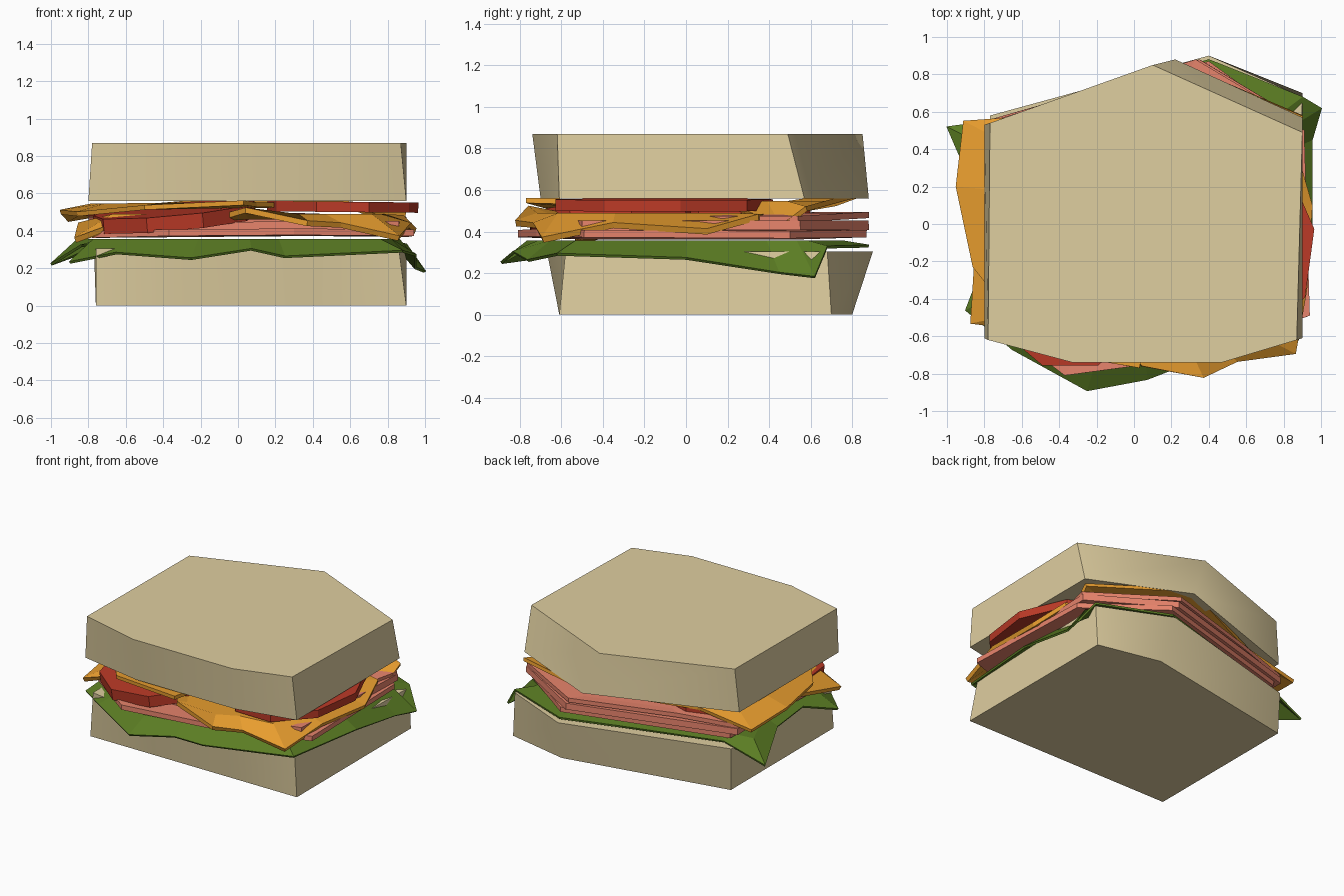
import bpy, math

if "Cube" in bpy.data.objects:
    bpy.data.objects.remove(bpy.data.objects["Cube"])


def material(name, rgb):
    m = bpy.data.materials.new(name)
    m.diffuse_color = (*rgb, 1)
    m.use_nodes = True
    m.node_tree.nodes["Principled BSDF"].inputs["Base Color"].default_value = m.diffuse_color
    return m


BREAD = material("bread", (0.74, 0.62, 0.35))
GREEN = material("lettuce green", (0.105, 0.205, 0.017))
PINK = material("ham pink", (0.80, 0.23, 0.15))
ORANGE = material("cheese orange", (0.87, 0.365, 0.03))
RED = material("tomato red", (0.50, 0.042, 0.02))


def add_mesh(name, verts, faces, mat):
    me = bpy.data.meshes.new(name)
    me.from_pydata(verts, [], faces)
    me.materials.append(mat)
    ob = bpy.data.objects.new(name, me)
    bpy.context.collection.objects.link(ob)
    return ob


def bread_slice(name, low, high, z0, z1):
    """Loft between two outlines of the same length."""
    n = len(low)
    verts = [(x, y, z0) for x, y in low] + [(x, y, z1) for x, y in high]
    faces = [(i, (i + 1) % n, n + (i + 1) % n, n + i) for i in range(n)]
    faces += [tuple(reversed(range(n))), tuple(range(n, 2 * n))]
    ob = add_mesh(name, verts, faces, BREAD)
    bpy.ops.object.select_all(action='DESELECT')
    ob.select_set(True)
    bpy.context.view_layer.objects.active = ob
    bpy.ops.object.shade_smooth_by_angle(angle=math.radians(48))


def sheet(name, rim, z, thick, mat, inner=0.8):
    """Filling sheet: flat middle at height z, rim free to droop or lift."""
    n = len(rim)
    cx = sum(p[0] for p in rim) / n
    cy = sum(p[1] for p in rim) / n
    mid = [(cx + (x - cx) * inner, cy + (y - cy) * inner, z) for x, y, _ in rim]
    faces = [(i, (i + 1) % n, n + (i + 1) % n, n + i) for i in range(n)]
    faces.append(tuple(range(n, 2 * n)))
    ob = add_mesh(name, list(rim) + mid, faces, mat)
    mod = ob.modifiers.new("thickness", 'SOLIDIFY')
    mod.thickness = thick
    mod.offset = 0


# bread slices
bread_slice("bottom_bread",
            [(-.76, -.61), (-.25, -.61), (.4, -.61), (.9, -.61), (.9, .7), (.44, .8), (-.76, .57)],
            [(-.76, -.58), (-.25, -.67), (.4, -.67), (.86, -.58), (.9, .68), (.4, .9), (-.77, .58)],
            0, .305)
bread_slice("top_bread",
            [(-.8, -.61), (-.33, -.70), (.47, -.70), (.9, -.61), (.9, .57), (.22, .88), (-.8, .53)],
            [(-.78, -.62), (-.33, -.74), (.47, -.74), (.87, -.62), (.9, .49), (.1, .85), (-.77, .54)],
            .56, .87)

# lettuce with drooping corners
sheet("lettuce", [(-.9, -.46, .23), (-.65, -.67, .28), (-.25, -.89, .25), (.07, -.83, .30),
                  (.25, -.76, .26), (.88, -.62, .29), (.95, 0, .27), (.95, .45, .2),
                  (1.0, .62, .18), (.9, .68, .325), (.4, .88, .33), (0, .76, .33),
                  (-.7, .56, .33), (-1.0, .52, .22), (-.84, .15, .32), (-.8, -.2, .32)],
      .35, .014, GREEN, .86)

# ham layers
sheet("ham_lower", [(-.37, -.81, .39), (.3, -.72, .395), (.94, -.49, .39), (.91, .5, .385),
                    (.4, .87, .39), (-.74, .55, .38), (-.78, -.5, .38)], .39, .035, PINK)
sheet("ham_middle", [(-.4, -.6, .42), (.4, -.62, .43), (.86, -.5, .43), (.9, .55, .43),
                     (.35, .88, .43), (-.8, .55, .425), (-.78, -.3, .42)], .425, .045, PINK)
sheet("ham_upper", [(-.7, -.1, .46), (.75, -.1, .46), (.9, .54, .46), (.33, .88, .48),
                    (-.4, .66, .48), (-.8, .54, .46)], .475, .03, PINK)

# cheese slices
sheet("cheese_lower", [(.04, -.76, .51), (.37, -.82, .44), (.55, -.73, .43), (.86, -.69, .36),
                       (.92, -.35, .43), (.95, .1, .40), (.88, .35, .47), (.2, .5, .47),
                       (-.6, .3, .46), (-.85, -.2, .43), (-.87, -.53, .35), (-.66, -.55, .43),
                       (-.1, -.55, .47)],
      .475, .03, ORANGE)
sheet("cheese_upper", [(-.86, -.23, .49), (-.5, -.68, .525), (.03, -.77, .55), (.1, -.4, .54),
                       (.6, .2, .53), (.88, .46, .42), (.9, .58, .51), (.22, .87, .59),
                       (-.5, .58, .53), (-.91, .55, .46), (-.95, .2, .5)], .535, .025, ORANGE)


# tomato slices
def tomato(name, x, y, z, rx, ry, tilt, tilt_y, depth):
    bpy.ops.mesh.primitive_cylinder_add(vertices=9, radius=1, depth=1, location=(x, y, z),
                                        rotation=(tilt, tilt_y, 0))
    ob = bpy.context.object
    ob.scale = (rx, ry, depth)
    ob.name = name
    ob.data.materials.append(RED)


tomato("tomato_left", -.34, -.34, .475, .44, .44, .08, -.09, .08)
tomato("tomato_right", .56, -.12, .528, .41, .54, 0, .01, .055)
tomato("tomato_back", -.42, .24, .5, .4, .36, 0, 0, .04)
